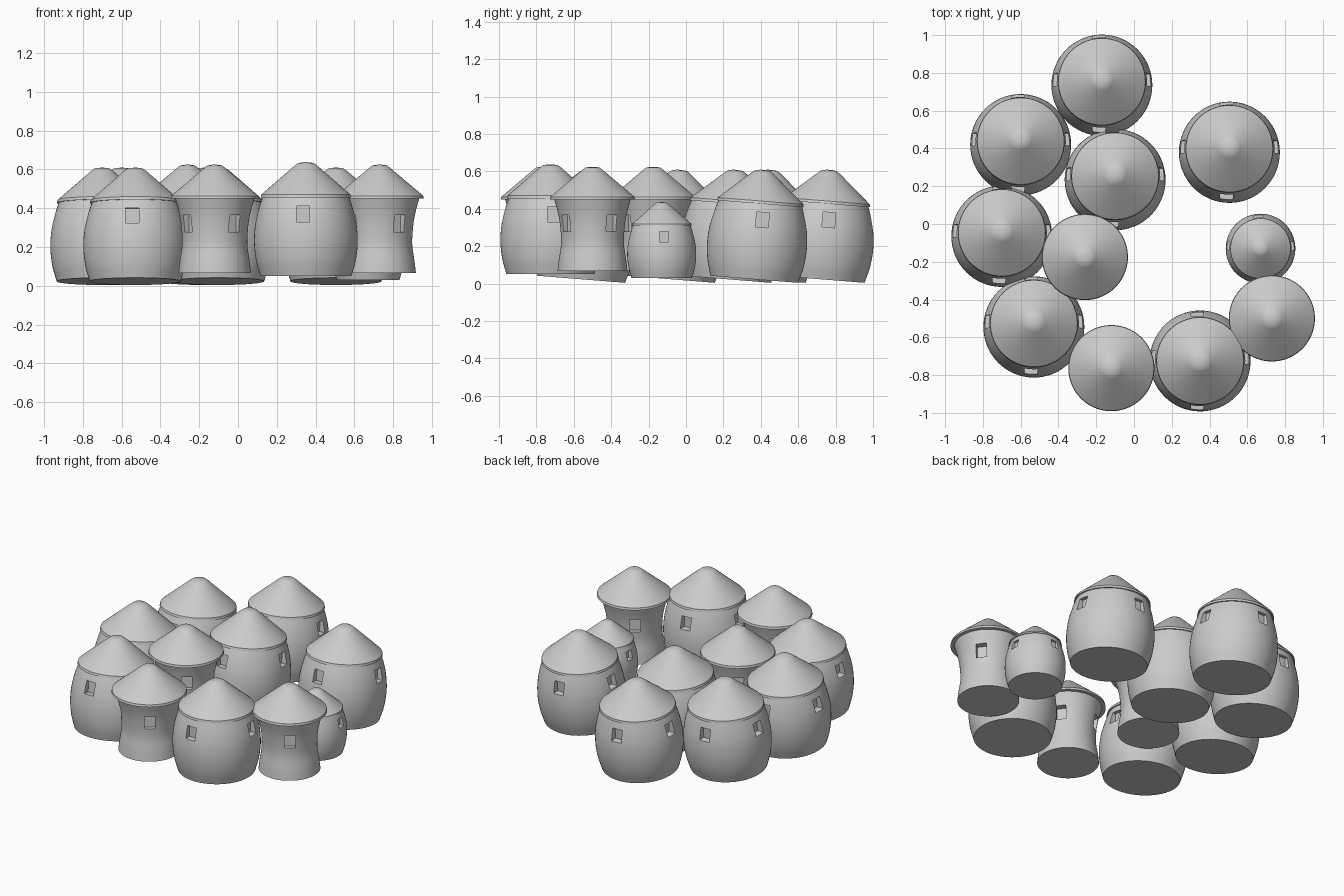
import bpy, bmesh
from math import sin, cos, pi, radians
from mathutils import Matrix, Vector

if "Cube" in bpy.data.objects:
    bpy.data.objects.remove(bpy.data.objects["Cube"])

SEG = 64


def to_object(bm, name):
    bmesh.ops.recalc_face_normals(bm, faces=bm.faces)
    me = bpy.data.meshes.new(name)
    bm.to_mesh(me)
    bm.free()
    ob = bpy.data.objects.new(name, me)
    bpy.context.collection.objects.link(ob)
    return ob


def lathe(name, profile):
    """Closed solid of revolution from (radius, z) points, capped at both ends."""
    bm = bmesh.new()
    rings = [[bm.verts.new((r * cos(2 * pi * i / SEG), r * sin(2 * pi * i / SEG), z))
              for i in range(SEG)] for r, z in profile]
    for a, b in zip(rings, rings[1:]):
        for i in range(SEG):
            j = (i + 1) % SEG
            bm.faces.new((a[i], a[j], b[j], b[i]))
    bm.faces.new(rings[0][::-1])
    bm.faces.new(rings[-1])
    return to_object(bm, name)


def smooth_curve(pts, n=5):
    """Catmull-Rom resampling of a few profile points."""
    p = [Vector(q) for q in pts]
    p = [2 * p[0] - p[1]] + p + [2 * p[-1] - p[-2]]
    out = []
    for a, b, c, d in zip(p, p[1:], p[2:], p[3:]):
        for k in range(n):
            t = k / n
            out.append(0.5 * (2 * b + (c - a) * t + (2 * a - 5 * b + 4 * c - d) * t * t
                              + (3 * b - a - 3 * c + d) * t ** 3))
    return [tuple(v) for v in out] + [tuple(pts[-1])]


def window_cutter(radius, z, width, height, depth, shift):
    """Four boxes around the wall, one per side."""
    bm = bmesh.new()
    for k, side in enumerate(shift):
        m = (Matrix.Rotation(k * pi / 2, 4, 'Z')
             @ Matrix.Translation((radius - depth + 0.1, side, z))
             @ Matrix.Diagonal((0.2, width, height, 1)))
        bmesh.ops.create_cube(bm, size=1, matrix=m)
    ob = to_object(bm, "window_cutter")
    ob.hide_render = True
    return ob


def finished_mesh(ob, cutter=None):
    """Cut the windows, shade smooth and return the mesh for reuse."""
    if cutter:
        mod = ob.modifiers.new("windows", 'BOOLEAN')
        mod.operation, mod.solver, mod.object = 'DIFFERENCE', 'EXACT', cutter
        bpy.context.view_layer.update()
        me = bpy.data.meshes.new_from_object(
            ob.evaluated_get(bpy.context.evaluated_depsgraph_get()))
        ob.modifiers.clear()
        ob.data = me
        bpy.data.objects.remove(cutter)
    bpy.ops.object.select_all(action='DESELECT')
    ob.select_set(True)
    bpy.context.view_layer.objects.active = ob
    bpy.ops.object.shade_smooth_by_angle(angle=radians(30))
    me = ob.data
    bpy.data.objects.remove(ob)
    return me


# Barrel-shaped hut: bulging wall and blunt conical roof
barrel_wall = finished_mesh(
    lathe("barrel_wall", smooth_curve([(0.235, 0), (0.257, 0.08), (0.267, 0.17),
                                       (0.262, 0.26), (0.245, 0.34), (0.22, 0.418)])),
    window_cutter(0.25, 0.32, 0.068, 0.08, 0.035, (0.018, 0.015, -0.018, -0.015)))
barrel_roof = finished_mesh(
    lathe("barrel_roof", [(0.2, 0.405), (0.233, 0.405), (0.23, 0.42),
                          (0.06, 0.568), (0.04, 0.583), (0.012, 0.587)]))

# Waisted hut: narrow middle and wider overhanging roof
waisted_wall = finished_mesh(
    lathe("waisted_wall", smooth_curve([(0.187, 0), (0.18, 0.06), (0.168, 0.15),
                                        (0.174, 0.25), (0.187, 0.32), (0.205, 0.385)])),
    window_cutter(0.175, 0.255, 0.065, 0.088, 0.035, (0, 0, 0, 0)))
waisted_roof = finished_mesh(
    lathe("waisted_roof", [(0.18, 0.382), (0.228, 0.382), (0.225, 0.397),
                           (0.055, 0.54), (0.038, 0.553), (0.012, 0.557)]))

# Village layout: kind, x, y, base height, scale, lean in degrees, turn in degrees
HUTS = [
    ("barrel", -0.17, 0.735, 0.023, 1, -4.6, 0),
    ("barrel", -0.60, 0.42, 0.023, 1, -4.6, 0),
    ("barrel", -0.10, 0.235, 0.023, 1, -4.6, 0),
    ("barrel", -0.70, -0.065, 0.023, 1, -4.6, 0),
    ("barrel", -0.53, -0.545, 0.023, 1, -4.6, 0),
    ("barrel", 0.505, 0.38, 0.023, 1, -4.6, 0),
    ("barrel", 0.35, -0.725, 0.05, 1, 0, 0),
    ("barrel", 0.67, -0.13, 0.03, 0.69, 0, 0),
    ("waisted", -0.26, -0.175, 0.067, 1, 0, -54),
    ("waisted", -0.12, -0.763, 0.067, 1, 0, -54),
    ("waisted", 0.73, -0.50, 0.067, 1, 0, -54),
]
PARTS = {"barrel": (barrel_wall, barrel_roof), "waisted": (waisted_wall, waisted_roof)}

for i, (kind, x, y, z, s, lean, turn) in enumerate(HUTS, 1):
    for part, me in zip(("wall", "roof"), PARTS[kind]):
        ob = bpy.data.objects.new(f"{kind}_hut_{i}_{part}", me)
        bpy.context.collection.objects.link(ob)
        pivot = Matrix.Translation((0, 0, 0.0))
        ob.matrix_world = (Matrix.Translation((x, y - (0.015 if lean else 0), z)) @ pivot
                           @ Matrix.Rotation(radians(lean), 4, 'X')
                           @ Matrix.Rotation(radians(turn), 4, 'Z')
                           @ Matrix.Scale(s, 4))
